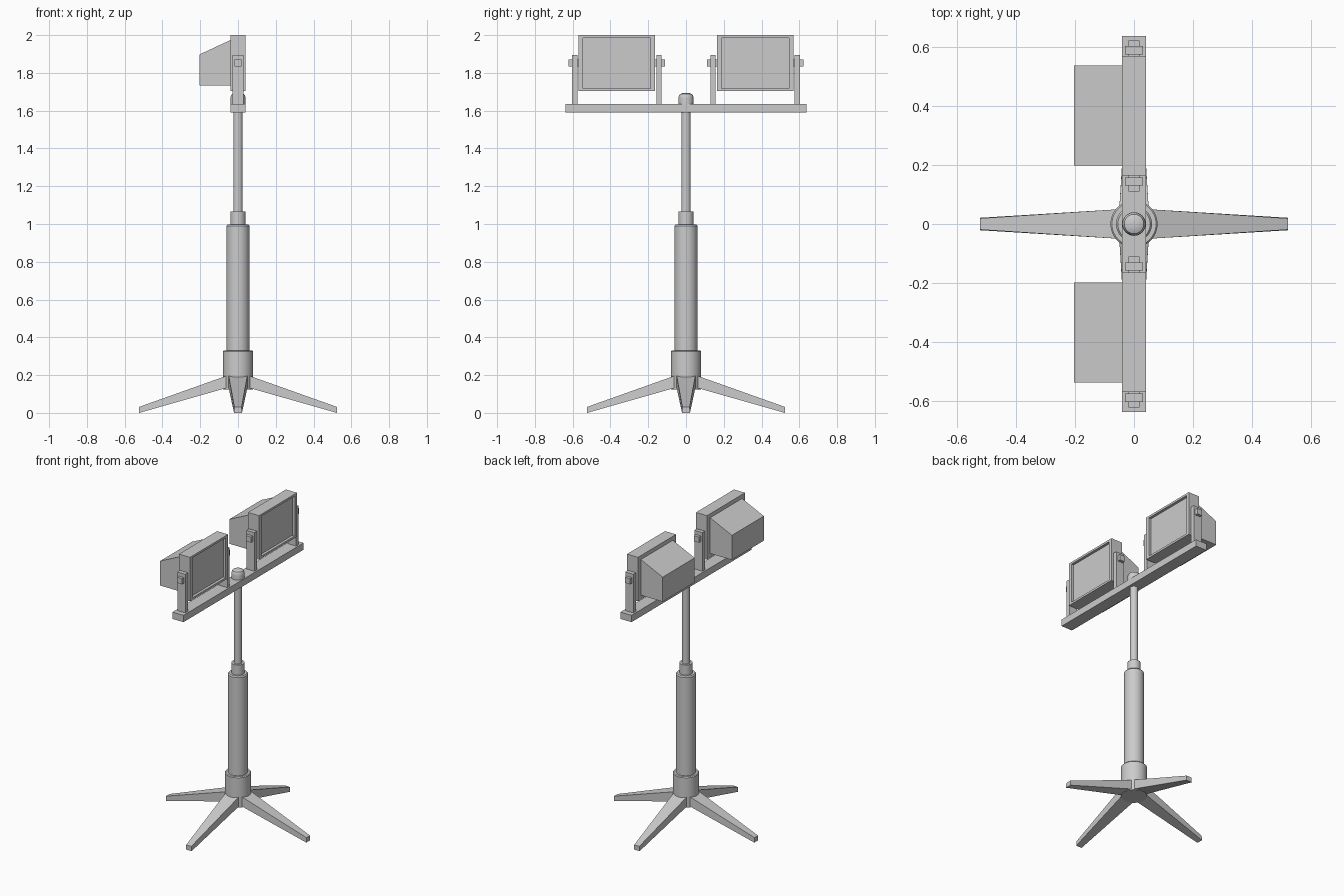
import bpy, bmesh
from math import cos, sin, pi
from mathutils import Matrix, Vector

if "Cube" in bpy.data.objects:
    bpy.data.objects.remove(bpy.data.objects["Cube"])


def finish(name, bm, smooth=False):
    bmesh.ops.recalc_face_normals(bm, faces=bm.faces)
    me = bpy.data.meshes.new(name)
    bm.to_mesh(me)
    bm.free()
    ob = bpy.data.objects.new(name, me)
    bpy.context.collection.objects.link(ob)
    if smooth:
        bpy.ops.object.select_all(action='DESELECT')
        ob.select_set(True)
        bpy.context.view_layer.objects.active = ob
        bpy.ops.object.shade_smooth_by_angle(angle=0.6)
    return ob


def box_mesh(lo, hi):
    lo, hi = Vector(lo), Vector(hi)
    bm = bmesh.new()
    bmesh.ops.create_cube(bm, size=1, matrix=Matrix.Translation((lo + hi) / 2)
                          @ Matrix.Diagonal((*(hi - lo), 1)))
    return bm


def box(name, lo, hi):
    return finish(name, box_mesh(lo, hi))


def lathe(name, profile, n=32):
    """Closed solid turned around z from (radius, height) points."""
    bm = bmesh.new()
    rings = [[bm.verts.new((r * cos(2 * pi * i / n), r * sin(2 * pi * i / n), z))
              for i in range(n)] for r, z in profile]
    for a, b in zip(rings, rings[1:]):
        for i in range(n):
            j = (i + 1) % n
            bm.faces.new((a[i], a[j], b[j], b[i]))
    bm.faces.new(rings[0])
    bm.faces.new(rings[-1])
    return finish(name, bm, True)


def loft(name, a, b, matrix=Matrix()):
    """Solid between two matching outlines."""
    bm = bmesh.new()
    a = [bm.verts.new(matrix @ Vector(p)) for p in a]
    b = [bm.verts.new(matrix @ Vector(p)) for p in b]
    bm.faces.new(a)
    bm.faces.new(b)
    for i in range(len(a)):
        j = (i + 1) % len(a)
        bm.faces.new((a[i], a[j], b[j], b[i]))
    return finish(name, bm)


# Stand: hub, lower tube, collar, upper pole and domed cap
lathe("hub", [(0.08, 0.125), (0.08, 0.325), (0.075, 0.33)])
lathe("lower_tube", [(0.061, 0.32), (0.061, 0.99), (0.055, 0.997)])
lathe("tube_collar", [(0.04, 0.98), (0.04, 1.065)])
lathe("upper_pole", [(0.025, 1.05), (0.025, 1.62)])
lathe("pole_cap", [(0.04, 1.63), (0.04, 1.665), (0.038, 1.678),
                   (0.033, 1.687), (0.022, 1.692), (0.008, 1.694)])

# Four tapered legs
for k in range(4):
    inner = [(0.05, -0.05, 0.135), (0.05, 0.05, 0.135),
             (0.05, 0.05, 0.2), (0.05, -0.05, 0.2)]
    outer = [(0.523, -0.021, 0), (0.523, 0.021, 0),
             (0.523, 0.019, 0.032), (0.523, -0.019, 0.032)]
    loft(f"leg_{k + 1}", inner, outer, Matrix.Rotation(k * pi / 2, 4, 'Z'))

# Crossbar
box("crossbar", (-0.041, -0.638, 1.59), (0.041, 0.638, 1.636))


# Lamp frame with a recessed glass on its +x face
def lamp_frame(name, y0, y1):
    bm = box_mesh((-0.041, y0, 1.704), (0.041, y1, 2.0))
    front = max(bm.faces, key=lambda f: f.calc_center_median().x)
    bmesh.ops.inset_region(bm, faces=[front], thickness=0.02)
    c = front.calc_center_median()
    for v in front.verts:
        v.co.y = c.y + (0.178 if v.co.y > c.y else -0.178)
        v.co.z = c.z + (0.134 if v.co.z > c.z else -0.134)
    rim = bmesh.ops.extrude_discrete_faces(bm, faces=[front])["faces"][0]
    edge = list(rim.verts)
    bmesh.ops.translate(bm, verts=edge, vec=(-0.018, 0, 0))
    return finish(name, bm)


for side, s in (("left", -1), ("right", 1)):
    def span(a, b):
        return sorted((s * a, s * b))

    lamp_frame(f"{side}_lamp_frame", *span(0.165, 0.569))

    # Sloped rear housing
    outline = [(-0.035, 1.733), (-0.203, 1.733), (-0.203, 1.898), (-0.035, 1.976)]
    y0, y1 = span(0.198, 0.538)
    loft(f"{side}_lamp_housing", [(x, y0, z) for x, z in outline],
         [(x, y1, z) for x, z in outline])

    # Bracket posts and pivot knobs
    for tag, p, k in (("inner", (0.131, 0.157), (0.111, 0.17)),
                      ("outer", (0.575, 0.603), (0.56, 0.623))):
        a, b = span(*p)
        box(f"{side}_{tag}_post", (-0.03, a, 1.63), (0.03, b, 1.896))
        a, b = span(*k)
        box(f"{side}_{tag}_knob", (-0.019, a, 1.833), (0.019, b, 1.871))
